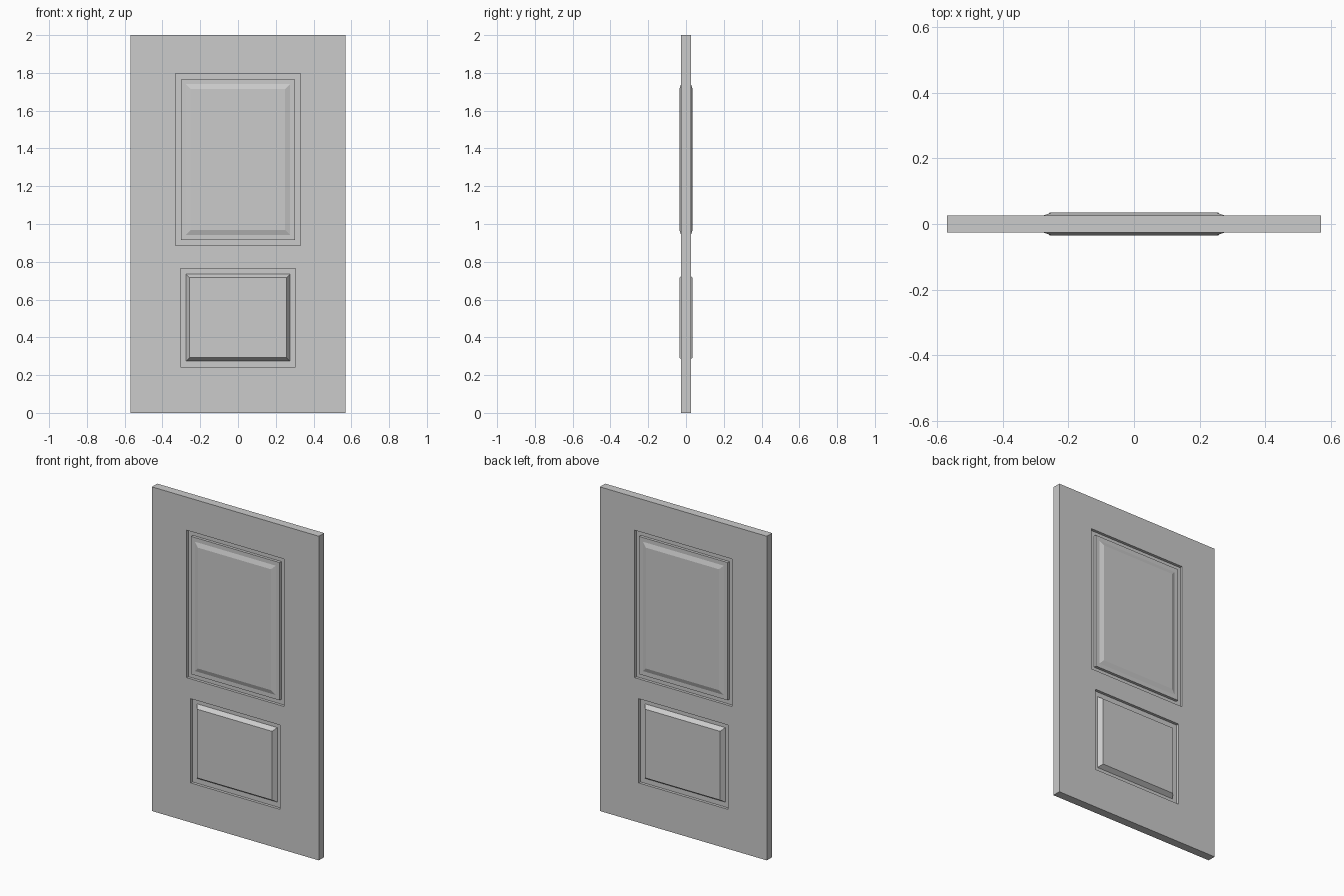
import bpy
import bmesh

if "Cube" in bpy.data.objects:
    bpy.data.objects.remove(bpy.data.objects["Cube"])

HALF_W, HEIGHT = 0.57, 2.0
FACE = 0.026      # slab face distance from centre plane
RAISED = 0.035    # raised field of each panel
GROOVE = 0.009    # floor of the routed groove
SPLIT = 0.825     # rail line between the two panels

bm = bmesh.new()


def rect(hw, z0, z1, depth):
    return [bm.verts.new((x, -depth, z))
            for x, z in ((-hw, z0), (hw, z0), (hw, z1), (-hw, z1))]


def bridge(a, b):
    for i in range(4):
        j = (i + 1) % 4
        bm.faces.new((a[i], a[j], b[j], b[i]))


def panel(cell, hw, z0, z1, profile):
    """Nested rectangles: profile holds (inset from panel edge, depth)."""
    last = rect(HALF_W, *cell, FACE)
    for inset, depth in profile:
        loop = rect(hw - inset, z0 + inset, z1 - inset, depth)
        bridge(last, loop)
        last = loop
    bm.faces.new(last)


# Upper panel: square groove, flat lip, gently bevelled field
panel((SPLIT, HEIGHT), 0.332, 0.886, 1.796,
      [(0, FACE), (0, GROOVE), (0.03, GROOVE), (0.03, FACE),
       (0.056, FACE), (0.082, RAISED)])

# Lower panel: square groove, steeply bevelled field rising from its floor
panel((0, SPLIT), 0.305, 0.244, 0.764,
      [(0, FACE), (0, GROOVE), (0.03, GROOVE), (0.048, RAISED)])

bmesh.ops.remove_doubles(bm, verts=bm.verts, dist=1e-5)

# Slab edges, from the front face back to the centre plane
rim = [e for e in bm.edges if e.is_boundary]
ext = bmesh.ops.extrude_edge_only(bm, edges=rim)["geom"]
for v in ext:
    if isinstance(v, bmesh.types.BMVert):
        v.co.y = 0
bmesh.ops.recalc_face_normals(bm, faces=bm.faces)
# Keep the front facing -y
if sum(f.normal.y * f.calc_area() for f in bm.faces) > 0:
    bmesh.ops.reverse_faces(bm, faces=bm.faces)

mesh = bpy.data.meshes.new("door_leaf")
bm.to_mesh(mesh)
bm.free()
door = bpy.data.objects.new("door_leaf", mesh)
bpy.context.collection.objects.link(door)

# Identical panelling on the back
mirror = door.modifiers.new("back_face", 'MIRROR')
mirror.use_axis = (False, True, False)
mirror.use_clip = True
